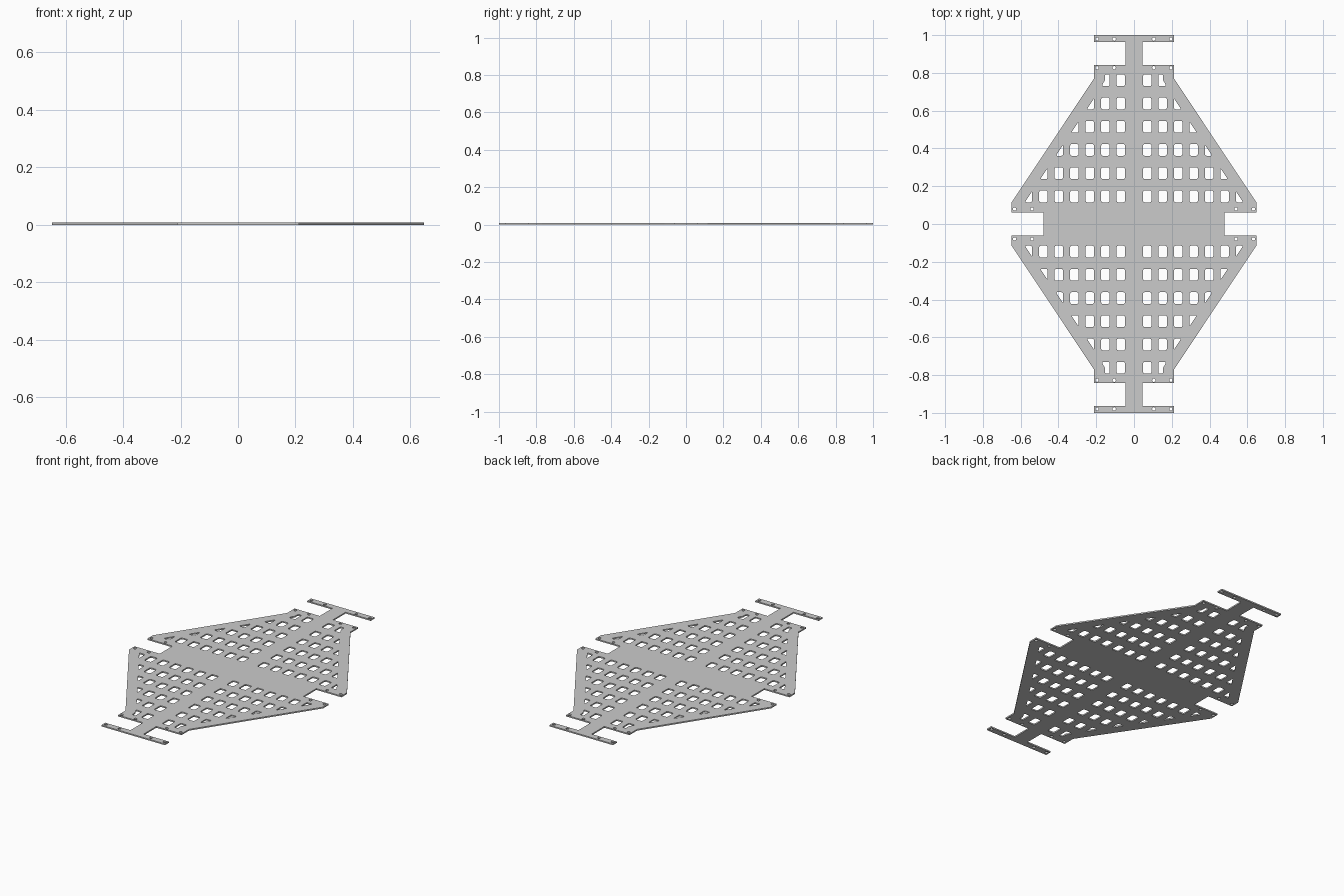
import bpy, bmesh, math
from mathutils import Vector

if "Cube" in bpy.data.objects:
    bpy.data.objects.remove(bpy.data.objects["Cube"])

T = 0.008          # plate thickness
curve = bpy.data.curves.new("perforated_plate", 'CURVE')
curve.dimensions = '2D'
curve.fill_mode = 'BOTH'
curve.extrude = T / 2


def add_loop(pts):
    s = curve.splines.new('POLY')
    s.points.add(len(pts) - 1)
    for p, q in zip(s.points, pts):
        p.co = (q[0], q[1], 0, 1)
    s.use_cyclic_u = True


def add_mirrored(pts):
    for sx in (1, -1):
        for sy in (1, -1):
            add_loop([(x * sx, y * sy) for x, y in pts])


def rounded(pts, r=0.008):
    out = []
    n = len(pts)
    for i in range(n):
        a, b, c = (Vector(pts[(i + k) % n]) for k in (-1, 0, 1))
        p = b + (a - b).normalized() * min(r, (a - b).length * 0.4)
        q = b + (c - b).normalized() * min(r, (c - b).length * 0.4)
        out += [p, p * 0.25 + b * 0.5 + q * 0.25, q]
    return out


def slope_gap(p):
    # Positive inside the margin that runs along the slanted rim
    return 0.578 - 0.666 * (p[1] - 0.115) - p[0]


def clipped(pts):
    out = []
    for i, b in enumerate(pts):
        a = pts[i - 1]
        da, db = slope_gap(a), slope_gap(b)
        if da * db < 0:
            out.append(Vector(a).lerp(Vector(b), da / (da - db)))
        if db >= 0:
            out.append(b)
    return out


# Outer outline, one quarter mirrored around
quarter = [(0.212, 1), (0.212, 0.963), (0.044, 0.963), (0.044, 0.842),
           (0.212, 0.842), (0.212, 0.77), (0.648, 0.114), (0.648, 0.061), (0.48, 0.061)]
right = quarter + [(x, -y) for x, y in reversed(quarter)]
add_loop(right + [(-x, y) for x, y in reversed(right)])

# Window grid, trimmed along the slanted rim
for row in range(6):
    y = 0.146 + 0.123 * row
    for col in range(7 - row):
        x = 0.070 + 0.082 * col
        w, h = 0.022, 0.031
        pts = [(x - w, y - h), (x + w, y - h), (x + w, y + h), (x - w, y + h)]
        if row == 5:
            break
        pts = clipped(pts)
        if len(pts) > 2:
            add_mirrored(rounded(pts))

# Last row of windows beside the end bars
add_mirrored(rounded([(0.048, 0.73), (0.092, 0.73), (0.092, 0.792), (0.048, 0.792)]))
add_mirrored(rounded([(0.130, 0.73), (0.168, 0.73), (0.168, 0.738), (0.153, 0.762),
                      (0.153, 0.792), (0.130, 0.792)], 0.006))

# Screw holes
for cx, cy in [(0.196, 0.979), (0.105, 0.979), (0.196, 0.827), (0.105, 0.827),
               (0.632, 0.079), (0.540, 0.079)]:
    add_mirrored([(cx + 0.009 * math.cos(k * math.tau / 12),
                   cy + 0.009 * math.sin(k * math.tau / 12)) for k in range(12)])

# Turn the filled profile into a clean mesh plate
plate = bpy.data.objects.new("perforated_plate", curve)
bpy.context.collection.objects.link(plate)
bpy.context.view_layer.objects.active = plate
plate.select_set(True)
bpy.ops.object.convert(target='MESH')
plate = bpy.context.object
bm = bmesh.new()
bm.from_mesh(plate.data)
bmesh.ops.remove_doubles(bm, verts=bm.verts, dist=0.0001)
bmesh.ops.translate(bm, verts=bm.verts, vec=(0, 0, T / 2))
bmesh.ops.recalc_face_normals(bm, faces=bm.faces)
for f in bm.faces:
    f.smooth = False
bm.to_mesh(plate.data)
bm.free()
